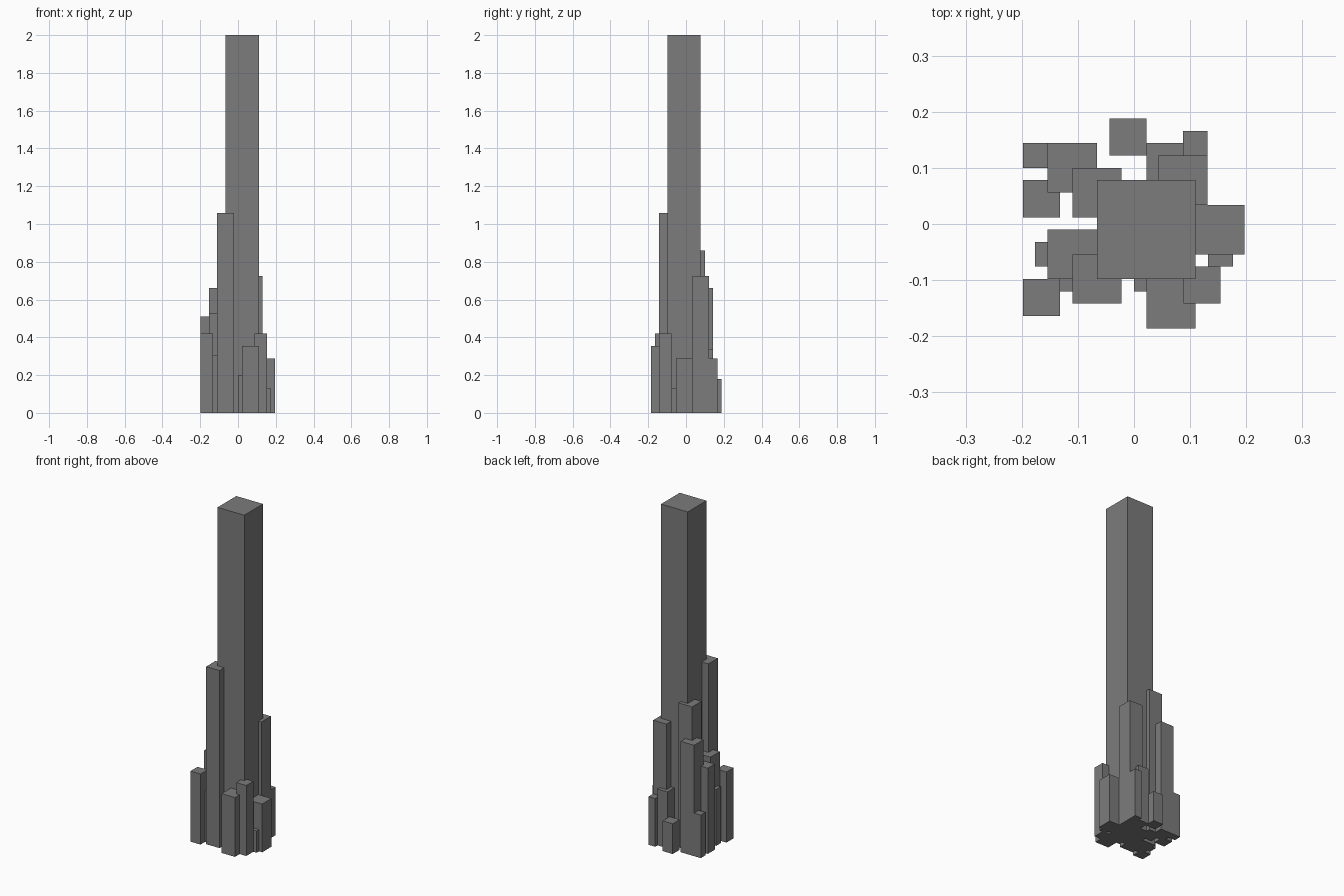
import bpy
import bmesh
from mathutils import Matrix, Vector

if "Cube" in bpy.data.objects:
    bpy.data.objects.remove(bpy.data.objects["Cube"])

grey = bpy.data.materials.new("concrete grey")
grey.diffuse_color = (0.2, 0.2, 0.2, 1.0)
grey.use_nodes = True
grey.node_tree.nodes["Principled BSDF"].inputs["Base Color"].default_value = grey.diffuse_color

U = 0.022  # plan module shared by all footprints


def tower(name, x, y, modules, height):
    """Square block from its low x, low y corner, standing on the ground."""
    side = modules * U
    bm = bmesh.new()
    centre = Vector((x + side / 2, y + side / 2, height / 2))
    bmesh.ops.create_cube(bm, size=1.0, matrix=Matrix.Translation(centre)
                          @ Matrix.Diagonal((side, side, height, 1.0)))
    mesh = bpy.data.meshes.new(name)
    bm.to_mesh(mesh)
    bm.free()
    mesh.materials.append(grey)
    bpy.context.collection.objects.link(bpy.data.objects.new(name, mesh))


# central tower
tower("main_tower", -0.066, -0.098, 8, 2.0)

# wide side towers
tower("front_left_tall_tower", -0.110, -0.142, 4, 1.057)
tower("back_left_tall_tower", -0.110, 0.012, 4, 0.86)
tower("back_right_tower", 0.043, 0.034, 4, 0.725)
tower("back_left_outer_tower", -0.154, 0.056, 4, 0.66)
tower("left_tower", -0.154, -0.098, 4, 0.53)
tower("front_right_block", 0.022, -0.186, 4, 0.353)
tower("right_block", 0.109, -0.054, 4, 0.287)

# medium blocks
tower("left_outer_block", -0.198, 0.012, 3, 0.51)
tower("front_left_block", -0.198, -0.164, 3, 0.42)
tower("right_corner_block", 0.088, -0.142, 3, 0.42)
tower("back_inner_block", 0.022, 0.078, 3, 0.335)
tower("back_block", -0.044, 0.122, 3, 0.18)

# small blocks
tower("left_small_block", -0.176, -0.076, 2, 0.335)
tower("front_left_small_block", -0.132, -0.120, 2, 0.305)
tower("back_right_small_block", 0.087, 0.122, 2, 0.287)
tower("back_left_small_block", -0.198, 0.100, 2, 0.256)
tower("front_small_block", 0.0, -0.120, 2, 0.20)
tower("right_small_block", 0.132, -0.076, 2, 0.13)
